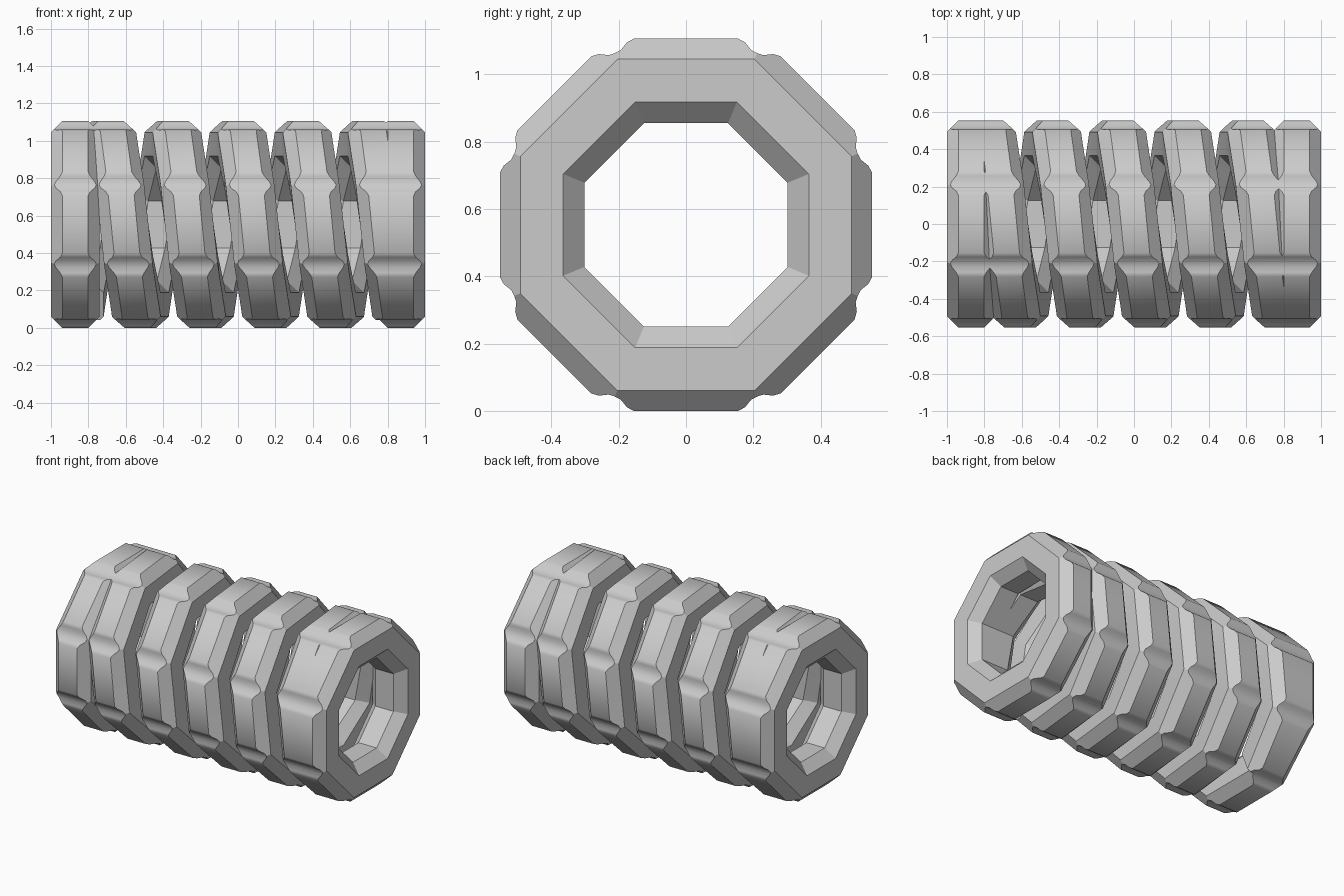
import bpy, bmesh
from math import cos, sin, tan, radians

cube = bpy.data.objects.get("Cube")
if cube:
    bpy.data.objects.remove(cube)

CENTER_Z = 0.553
OUTER, SHOULDER = 0.553, 0.492     # wall distances from the coil axis
BORE_EDGE, BORE = 0.365, 0.302
HALF_WIDTH = 0.13
RING_X = 0.87
TURNS = 5
FLAT_END, CORNER = 15.66, 22.5     # degrees from the middle of an octagon side
NOTCH_DEPTH = 0.043

grey = bpy.data.materials.new("light_grey")
grey.use_nodes = True
grey.diffuse_color = (0.6, 0.6, 0.6, 1)
grey.node_tree.nodes["Principled BSDF"].inputs["Base Color"].default_value = (0.6, 0.6, 0.6, 1)


def section(angle, delta, x):
    """Chamfered bar section at one angle; the outer wall dips at octagon corners."""
    t = max(0, (abs(delta) - FLAT_END) / (CORNER - FLAT_END))
    outer = OUTER - NOTCH_DEPTH * t * t * (3 - 2 * t)
    outer_half = HALF_WIDTH - (outer - SHOULDER)
    bore_half = HALF_WIDTH - (BORE_EDGE - BORE)
    half = [(bore_half, BORE), (HALF_WIDTH, BORE_EDGE),
            (HALF_WIDTH, SHOULDER), (outer_half, outer)]
    loop = half + [(-w, a) for w, a in reversed(half)]
    a = radians(angle)
    return [(x + w, -sin(a) * d / cos(radians(delta)),
             CENTER_Z + cos(a) * d / cos(radians(delta))) for w, d in loop]


def sweep(name, start, sides, x_at, closed):
    """Sweep the section around the axis, one octagon side at a time."""
    deltas = [-CORNER, -20.5, -18, -FLAT_END, FLAT_END, 18, 20.5]
    stations = [(start + 45 * i + CORNER + d, d) for i in range(sides) for d in deltas]
    if not closed:
        stations.append((start + 45 * sides, -CORNER))
    bm = bmesh.new()
    loops = [[bm.verts.new(p) for p in section(a, d, x_at(a))] for a, d in stations]
    n = len(loops[0])
    pairs = list(zip(loops, loops[1:]))
    if closed:
        pairs.append((loops[-1], loops[0]))
    else:
        bm.faces.new(loops[0])
        bm.faces.new(loops[-1])
    for p, q in pairs:
        for i in range(n):
            j = (i + 1) % n
            bm.faces.new((p[i], p[j], q[j], q[i]))
    bmesh.ops.recalc_face_normals(bm, faces=bm.faces)
    mesh = bpy.data.meshes.new(name)
    bm.to_mesh(mesh)
    bm.free()
    mesh.materials.append(grey)
    obj = bpy.data.objects.new(name, mesh)
    bpy.context.collection.objects.link(obj)
    bpy.ops.object.select_all(action='DESELECT')
    obj.select_set(True)
    bpy.context.view_layer.objects.active = obj
    bpy.ops.object.shade_smooth_by_angle(angle=radians(30))


# Flat closing rings at both ends
for side, x in (("right", -RING_X), ("left", RING_X)):
    sweep(side + "_end_ring", CORNER, 8, lambda a, x=x: x, True)

# Helical coil, overlapping the rings underneath
pitch = 2 * RING_X / TURNS
half_sweep = 180 * TURNS - CORNER
sweep("spring_coil", -half_sweep, 8 * TURNS - 1, lambda a: pitch * a / 360, False)
